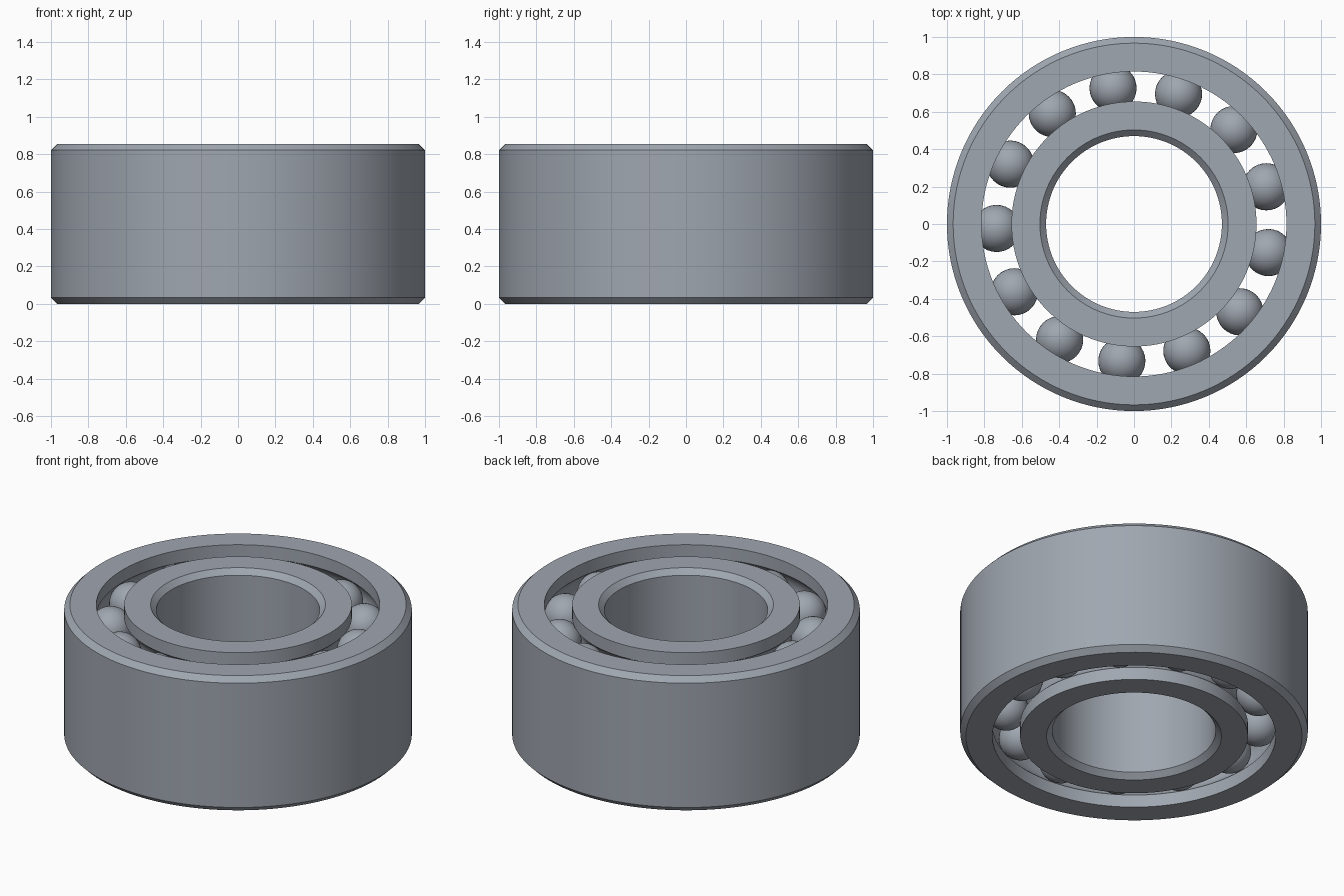
import bpy
import bmesh
from math import sin, cos, asin, pi, radians

if "Cube" in bpy.data.objects:
    bpy.data.objects.remove(bpy.data.objects["Cube"], do_unlink=True)

HEIGHT = 0.855
CHAMFER = 0.033
BORE, INNER_LAND, OUTER_LAND = 0.47, 0.655, 0.815
PITCH = (INNER_LAND + OUTER_LAND) / 2
BALL = 0.126
GROOVE = 0.128
ROWS = (0.18, HEIGHT - 0.18)
COUNT = 13
START = radians(15.7)

steel = bpy.data.materials.new("steel grey")
steel.use_nodes = True
colour = (0.35, 0.385, 0.435, 1)
steel.diffuse_color = colour
steel.node_tree.nodes["Principled BSDF"].inputs["Base Color"].default_value = colour


def finish(name, bm):
    bmesh.ops.recalc_face_normals(bm, faces=bm.faces)
    mesh = bpy.data.meshes.new(name)
    bm.to_mesh(mesh)
    bm.free()
    mesh.materials.append(steel)
    obj = bpy.data.objects.new(name, mesh)
    bpy.context.collection.objects.link(obj)
    bpy.ops.object.select_all(action="DESELECT")
    obj.select_set(True)
    bpy.context.view_layer.objects.active = obj
    bpy.ops.object.shade_smooth_by_angle(angle=radians(30))
    return obj


def lathe(name, profile, segments=128):
    """Revolve a closed (radius, height) profile about z."""
    bm = bmesh.new()
    rings = []
    for i in range(segments):
        a = 2 * pi * i / segments
        rings.append([bm.verts.new((r * cos(a), r * sin(a), z)) for r, z in profile])
    n = len(profile)
    for i in range(segments):
        p, q = rings[i], rings[(i + 1) % segments]
        for j in range(n):
            k = (j + 1) % n
            bm.faces.new((p[j], q[j], q[k], p[k]))
    return finish(name, bm)


def race_wall(land, side, steps=14):
    """Land with two arc grooves, from bottom to top; side is the cut direction."""
    points = [(land, 0)]
    half = pi / 2 - asin(abs(land - PITCH) / GROOVE)
    for z in ROWS:
        for i in range(steps + 1):
            t = -half + 2 * half * i / steps
            points.append((PITCH + side * GROOVE * cos(t), z + GROOVE * sin(t)))
    return points + [(land, HEIGHT)]


def chamfered_wall(radius, side):
    """Plain wall with chamfered rims, from top to bottom."""
    rim = radius - side * CHAMFER
    return [(rim, HEIGHT), (radius, HEIGHT - CHAMFER), (radius, CHAMFER), (rim, 0)]


# Rings
lathe("outer_ring", race_wall(OUTER_LAND, 1) + chamfered_wall(1.0, 1))
lathe("inner_ring", race_wall(INNER_LAND, -1) + chamfered_wall(BORE, -1))

# Two rows of balls
for row, z in zip(("lower", "upper"), ROWS):
    bm = bmesh.new()
    bmesh.ops.create_uvsphere(bm, u_segments=32, v_segments=20, radius=BALL)
    first = finish(f"{row}_ball", bm)
    for i in range(COUNT):
        ball = first
        if i:
            ball = first.copy()
            bpy.context.collection.objects.link(ball)
        a = START + 2 * pi * i / COUNT
        ball.location = (PITCH * cos(a), PITCH * sin(a), z)
